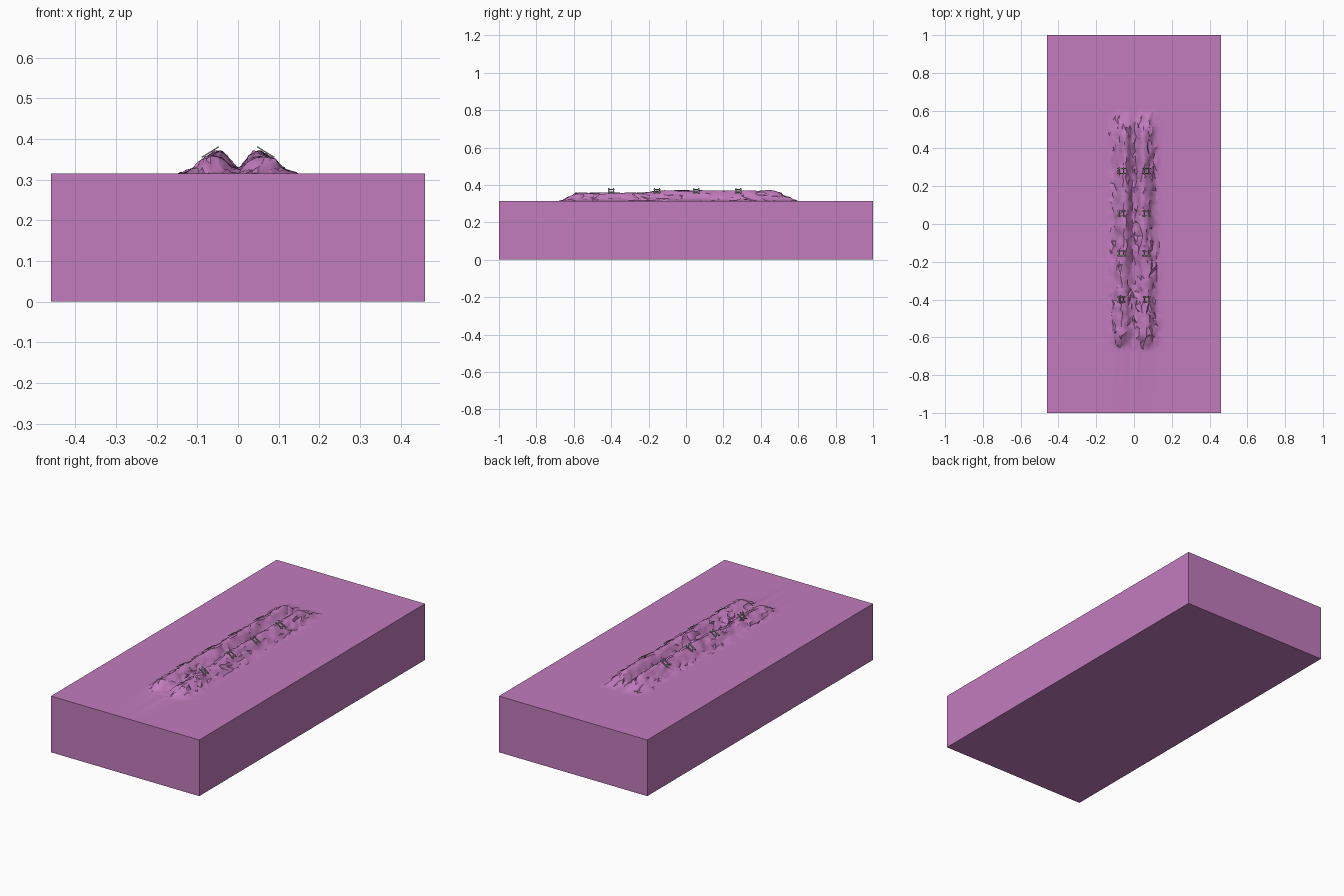
import bpy, bmesh, math, random
from mathutils import Matrix, Vector

random.seed(7)
if "Cube" in bpy.data.objects:
    bpy.data.objects.remove(bpy.data.objects["Cube"], do_unlink=True)


def material(name, rgb):
    m = bpy.data.materials.new(name)
    m.use_nodes = True
    m.diffuse_color = (*rgb, 1)
    m.node_tree.nodes["Principled BSDF"].inputs["Base Color"].default_value = (*rgb, 1)
    return m


def add_object(name, bm, mat):
    mesh = bpy.data.meshes.new(name)
    bm.to_mesh(mesh)
    bm.free()
    mesh.materials.append(mat)
    obj = bpy.data.objects.new(name, mesh)
    bpy.context.collection.objects.link(obj)
    return obj


def lerp_profile(points, t):
    for (a, u), (b, v) in zip(points, points[1:]):
        if a <= t <= b:
            return u + (v - u) * (t - a) / (b - a)
    return 0.0


purple = material("orchid_purple", (0.54, 0.2, 0.51))
steel = material("grey_steel", (0.27, 0.3, 0.27))

TOP, HALF_X = 0.315, 0.46
# Lip cross-sections: distance from the middle, height
FRONT = [(0, .006), (.025, .022), (.045, .040), (.065, .044), (.085, .036), (.11, .012), (.14, 0)]
BACK = [(0, .008), (.015, .02), (.035, .052), (.05, .058), (.07, .044), (.09, .027), (.11, .008), (.14, 0)]
# Fade of the lips along the length
FADE = [(-.66, 0), (-.63, .4), (-.59, 1), (.47, 1), (.52, .6), (.59, 0)]


def lip_height(x, y):
    blend = min(max((y + 0.24) / 0.1, 0), 1)
    d = abs(x)
    h = lerp_profile(FRONT, d) * (1 - blend) + lerp_profile(BACK, d) * blend
    return h * lerp_profile(FADE, y)


# Block with the two ragged lips raised from its top
bm = bmesh.new()
cols, rows = 27, 56
xs = [-HALF_X] + [-0.16 + 0.32 * i / cols for i in range(cols + 1)] + [HALF_X]
ys = [-1] + [-0.68 + 1.3 * j / rows for j in range(rows + 1)] + [1]
grid = []
for y in ys:
    line = []
    for x in xs:
        px, py, pz = x, y, TOP
        h = lip_height(x, y)
        if h > 0.001:
            px += random.uniform(-.006, .006)
            py += random.uniform(-.010, .010)
            rough = .008 if h < 0.04 else .003
            pz += max(0.001, h + random.uniform(-rough, rough * .6))
        line.append(bm.verts.new((px, py, pz)))
    grid.append(line)
for low, high in zip(grid, grid[1:]):
    for i in range(len(xs) - 1):
        bm.faces.new((low[i], low[i + 1], high[i + 1], high[i]))
lips = [f for f in bm.faces if max(v.co.z for v in f.verts) > TOP + 0.0005]
bmesh.ops.triangulate(bm, faces=lips)
rim = [e for e in bm.edges if e.is_boundary]
walls = bmesh.ops.extrude_edge_only(bm, edges=rim)["geom"]
for v in walls:
    if isinstance(v, bmesh.types.BMVert):
        v.co.z = 0
bmesh.ops.contextual_create(bm, geom=[e for e in walls if isinstance(e, bmesh.types.BMEdge)
                                     and e.is_boundary])
bmesh.ops.recalc_face_normals(bm, faces=bm.faces)
block = add_object("block_with_lips", bm, purple)
bpy.ops.object.select_all(action="DESELECT")
block.select_set(True)
bpy.context.view_layer.objects.active = block
bpy.ops.object.shade_smooth_by_angle(angle=math.radians(40))


# Small open clips, tilted outward along each lip
def bar(bm, centre, size):
    bmesh.ops.create_cube(bm, size=1, matrix=Matrix.Translation(centre) @ Matrix.Diagonal((*size, 1)))


for side, label in ((1, "left"), (-1, "right")):
    for n, y in enumerate((-0.40, -0.155, 0.055, 0.28), 1):
        bm = bmesh.new()
        for s in (-1, 1):
            bar(bm, Vector((0, s * .013, 0)), (.050, .006, .003))
            bar(bm, Vector((s * .014, 0, 0)), (.006, .036, .003))
        clip = add_object(f"{label}_clip_{n}", bm, steel)
        clip.location = (side * 0.068, y, 0.368)
        clip.rotation_euler = (0, side * math.radians(32), 0)
